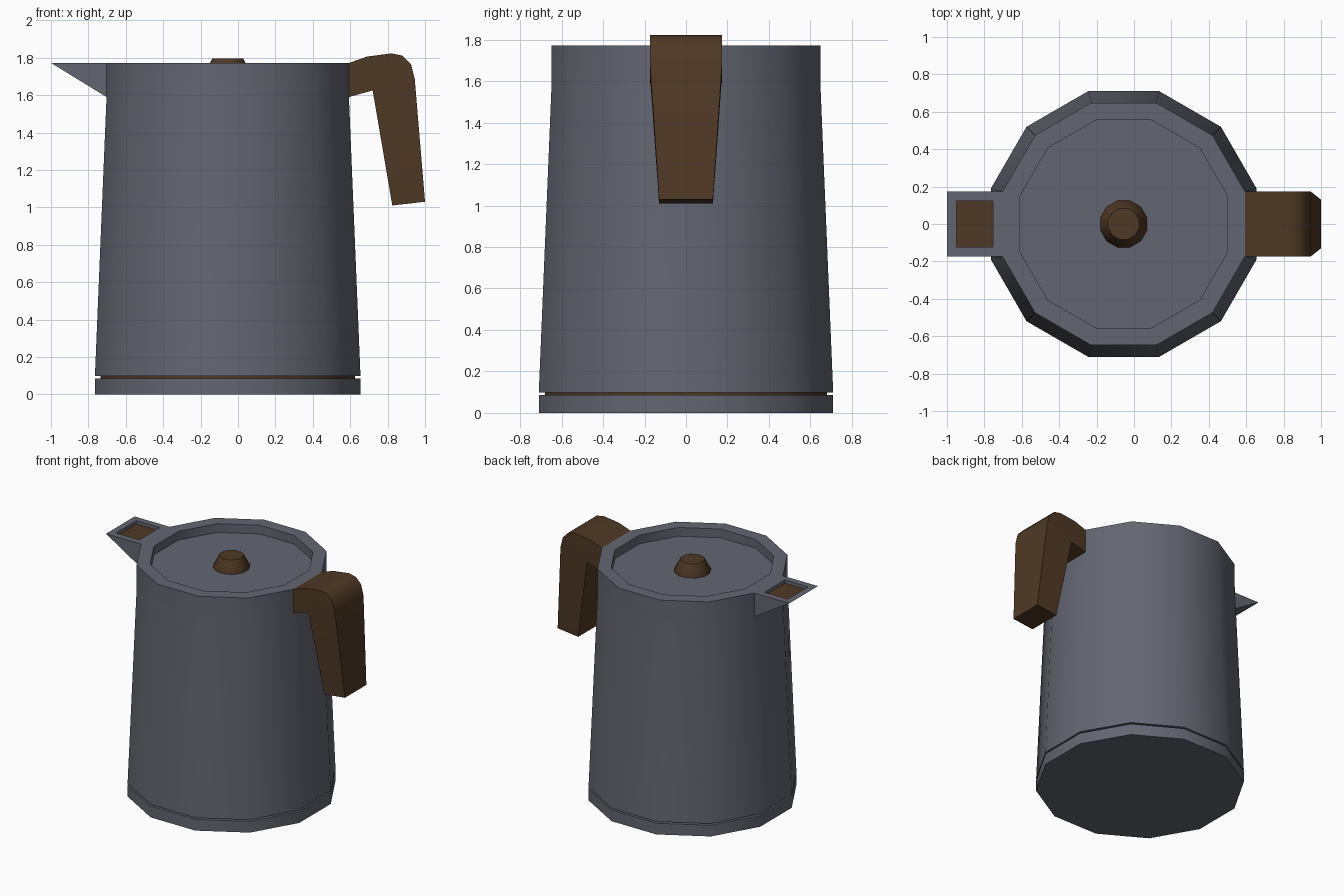
import bpy, bmesh, math

if "Cube" in bpy.data.objects:
    bpy.data.objects.remove(bpy.data.objects["Cube"])

SIDES = 12
CX = -0.055                      # axis of the pot
HALF = math.pi / SIDES
TOP_R = 0.648                    # apothem at the rim
FACET = TOP_R * math.tan(HALF)   # half width of one rim facet


def material(name, rgb):
    m = bpy.data.materials.new(name)
    m.diffuse_color = (*rgb, 1)
    m.use_nodes = True
    m.node_tree.nodes["Principled BSDF"].inputs["Base Color"].default_value = m.diffuse_color
    return m


GREY = material("slate grey", (0.125, 0.134, 0.165))
BROWN = material("dark brown", (0.078, 0.040, 0.018))


def finish(name, bm, mats):
    bmesh.ops.recalc_face_normals(bm, faces=bm.faces[:])
    me = bpy.data.meshes.new(name)
    bm.to_mesh(me)
    bm.free()
    for m in mats:
        me.materials.append(m)
    ob = bpy.data.objects.new(name, me)
    bpy.context.collection.objects.link(ob)
    bpy.ops.object.select_all(action='DESELECT')
    ob.select_set(True)
    bpy.context.view_layer.objects.active = ob
    bpy.ops.object.shade_smooth_by_angle(angle=math.radians(40))
    return ob


def lathe(name, profile, mat):
    """Twelve-sided solid from (apothem, z) rings, capped at both ends."""
    bm = bmesh.new()
    rings = []
    for r, z in profile:
        c = r / math.cos(HALF)
        rings.append([bm.verts.new((CX + c * math.cos(HALF + 2 * HALF * i),
                                    c * math.sin(HALF + 2 * HALF * i), z))
                      for i in range(SIDES)])
    for a, b in zip(rings, rings[1:]):
        for i in range(SIDES):
            j = (i + 1) % SIDES
            bm.faces.new((a[i], a[j], b[j], b[i]))
    bm.faces.new(rings[0])
    bm.faces.new(rings[-1])
    return finish(name, bm, [mat])


# Base plate, brown seam and tapered body with sunken lid
lathe("base", [(0.71, 0), (0.71, 0.086)], GREY)
lathe("seam", [(0.68, 0.08), (0.68, 0.105)], BROWN)
lathe("body", [(0.71, 0.098), (TOP_R, 1.59), (TOP_R, 1.772),
               (0.555, 1.772), (0.555, 1.705)], GREY)

# Lid knob
lathe("lid_knob", [(0.125, 1.70), (0.125, 1.712), (0.083, 1.795)], BROWN)

# Spout: wedge pulled out of one facet, with a brown sunken opening
bm = bmesh.new()
x_in = CX - TOP_R
tri = [(x_in, 1.59), (x_in, 1.772), (-1.0, 1.772)]
a = [bm.verts.new((x, -FACET, z)) for x, z in tri]
b = [bm.verts.new((x, FACET, z)) for x, z in tri]
bm.faces.new(a)
bm.faces.new(b)
bm.faces.new((a[0], a[1], b[1], b[0]))
bm.faces.new((a[2], a[0], b[0], b[2]))
top = bm.faces.new((a[1], a[2], b[2], b[1]))
bmesh.ops.recalc_face_normals(bm, faces=bm.faces[:])
bmesh.ops.inset_individual(bm, faces=[top], thickness=0.05, use_even_offset=True)
bmesh.ops.inset_individual(bm, faces=[top], thickness=0.0, depth=-0.025)
top.material_index = 1
finish("spout", bm, [GREY, BROWN])

# Handle: rounded elbow from the opposite facet, then a narrowing grip
profile = [(0.593, 1.772), (0.69, 1.806), (0.82, 1.823), (0.88, 1.811),
           (0.925, 1.765), (0.945, 1.685), (1.0, 1.03), (0.825, 1.01),
           (0.72, 1.625), (0.593, 1.59)]
bm = bmesh.new()
sides = []
for s in (-1, 1):
    v = [bm.verts.new((x, s * (FACET if z > 1.1 else 0.13), z)) for x, z in profile]
    bm.faces.new(v[:6] + v[8:])
    bm.faces.new(v[5:9])
    sides.append(v)
n = len(profile)
for i in range(n):
    j = (i + 1) % n
    bm.faces.new((sides[0][i], sides[0][j], sides[1][j], sides[1][i]))
finish("handle", bm, [BROWN])
